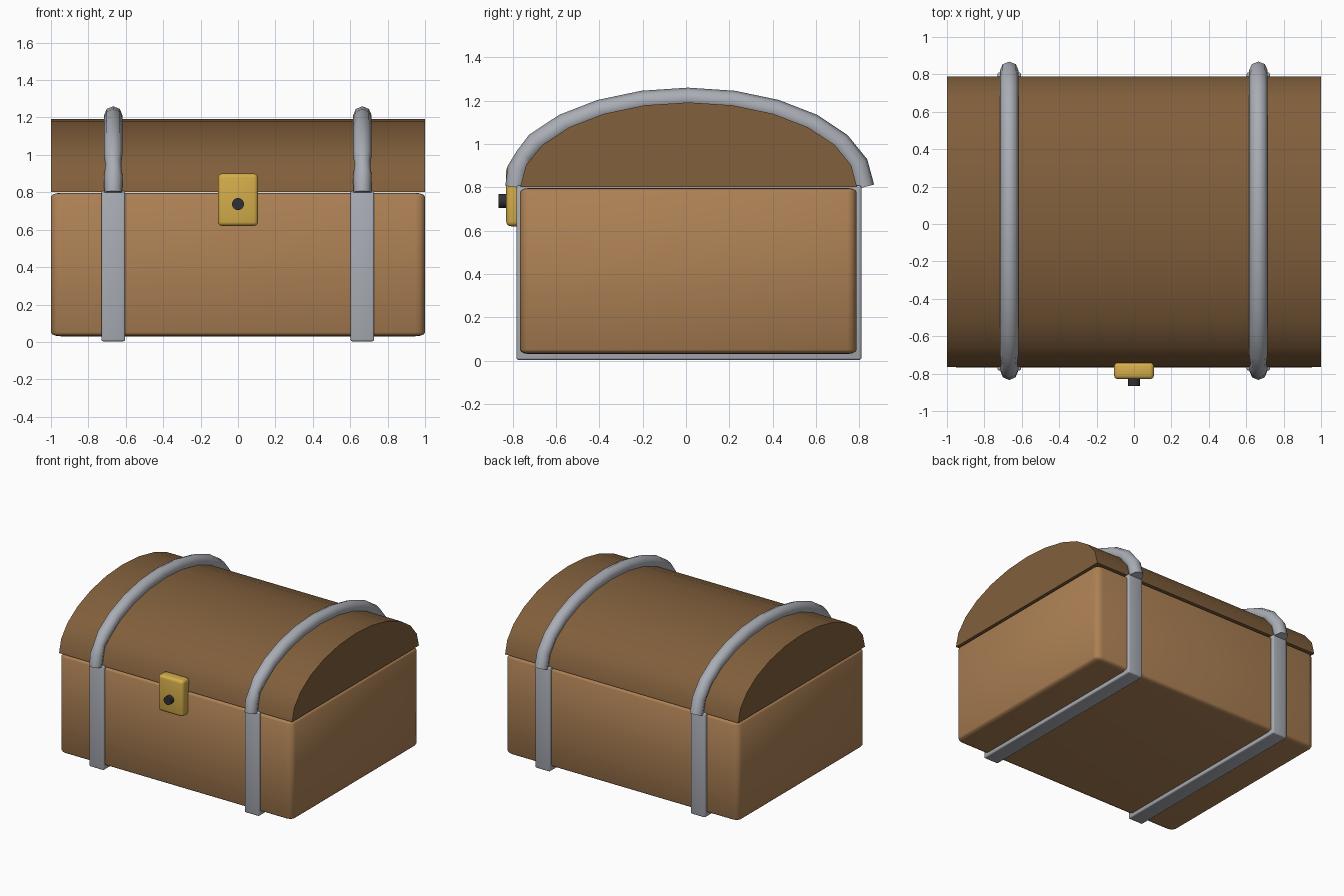
import bpy, bmesh
from math import sin, cos, radians

if "Cube" in bpy.data.objects:
    bpy.data.objects.remove(bpy.data.objects["Cube"])


def material(name, rgb):
    m = bpy.data.materials.new(name)
    m.diffuse_color = (*rgb, 1)
    m.use_nodes = True
    m.node_tree.nodes["Principled BSDF"].inputs["Base Color"].default_value = m.diffuse_color
    return m


WOOD = material("wood", (0.42, 0.22, 0.09))
DARK_WOOD = material("dark_wood", (0.22, 0.115, 0.045))
STEEL = material("steel", (0.40, 0.42, 0.46))
GOLD = material("gold", (0.66, 0.42, 0.07))
BLACK = material("black", (0.03, 0.03, 0.035))


def finish(ob, mat, angle=35):
    ob.data.materials.clear()
    ob.data.materials.append(mat)
    bpy.ops.object.select_all(action='DESELECT')
    ob.select_set(True)
    bpy.context.view_layer.objects.active = ob
    bpy.ops.object.shade_smooth_by_angle(angle=radians(angle))


def mesh_object(name, bm, mat):
    bmesh.ops.recalc_face_normals(bm, faces=bm.faces)
    me = bpy.data.meshes.new(name)
    bm.to_mesh(me)
    bm.free()
    ob = bpy.data.objects.new(name, me)
    bpy.context.collection.objects.link(ob)
    finish(ob, mat)
    return ob


def box(name, lo, hi, bevel, mat, stretch=False):
    """Rounded box; with stretch the rounding is scaled with the sides."""
    size = [b - a for a, b in zip(lo, hi)]
    bm = bmesh.new()
    bmesh.ops.create_cube(bm, size=1)
    if not stretch:
        bmesh.ops.scale(bm, vec=size, verts=bm.verts)
    bmesh.ops.bevel(bm, geom=bm.edges[:], offset=bevel, segments=3,
                    profile=0.5, affect='EDGES')
    if stretch:
        bmesh.ops.scale(bm, vec=size, verts=bm.verts)
    bmesh.ops.translate(bm, vec=[(a + b) / 2 for a, b in zip(lo, hi)], verts=bm.verts)
    return mesh_object(name, bm, mat)


# Chest body
box("body", (-1, -0.767, 0.03), (1, 0.788, 0.797), 0.027, WOOD, stretch=True)

# Domed lid: half ellipse extruded along x
bm = bmesh.new()
arc = [bm.verts.new((-1, 0.012 + 0.777 * cos(radians(a)), 0.802 + 0.39 * sin(radians(a))))
       for a in range(0, 181, 15)]
face = bm.faces.new(arc)
ext = bmesh.ops.extrude_face_region(bm, geom=[face])
bmesh.ops.translate(bm, vec=(2, 0, 0),
                    verts=[v for v in ext["geom"] if isinstance(v, bmesh.types.BMVert)])
mesh_object("lid", bm, DARK_WOOD)

# Lower straps and the rounded hoops over the lid
for side, sx in (("left", -0.667), ("right", 0.665)):
    box("strap_" + side, (sx - 0.063, -0.783, 0.003), (sx + 0.063, 0.81, 0.808), 0.01, STEEL)

    path = [(0.01 + 0.81 * cos(radians(a)), 0.80 + 0.41 * sin(radians(a)), 1)
            for a in range(0, 151, 15)]
    path += [(-0.745, 0.945, 0.85), (-0.775, 0.885, 1), (-0.787, 0.80, 0.95)]
    cu = bpy.data.curves.new("hoop_" + side, 'CURVE')
    cu.dimensions = '3D'
    cu.bevel_depth = 0.05
    cu.bevel_resolution = 2
    cu.use_fill_caps = True
    sp = cu.splines.new('POLY')
    sp.points.add(len(path) - 1)
    for p, (y, z, r) in zip(sp.points, path):
        p.co = (sx, y, z, 1)
        p.radius = r
    hoop = bpy.data.objects.new("hoop_" + side, cu)
    bpy.context.collection.objects.link(hoop)
    bpy.ops.object.select_all(action='DESELECT')
    hoop.select_set(True)
    bpy.context.view_layer.objects.active = hoop
    bpy.ops.object.convert(target='MESH')
    finish(bpy.context.view_layer.objects.active, STEEL, 50)

# Lock plate and keyhole plug
box("lock_plate", (-0.107, -0.83, 0.62), (0.107, -0.74, 0.90), 0.022, GOLD)
bpy.ops.mesh.primitive_cylinder_add(vertices=32, radius=0.032, depth=0.085,
                                    location=(0, -0.8225, 0.737),
                                    rotation=(radians(90), 0, 0))
plug = bpy.context.object
plug.name = "keyhole"
finish(plug, BLACK)
